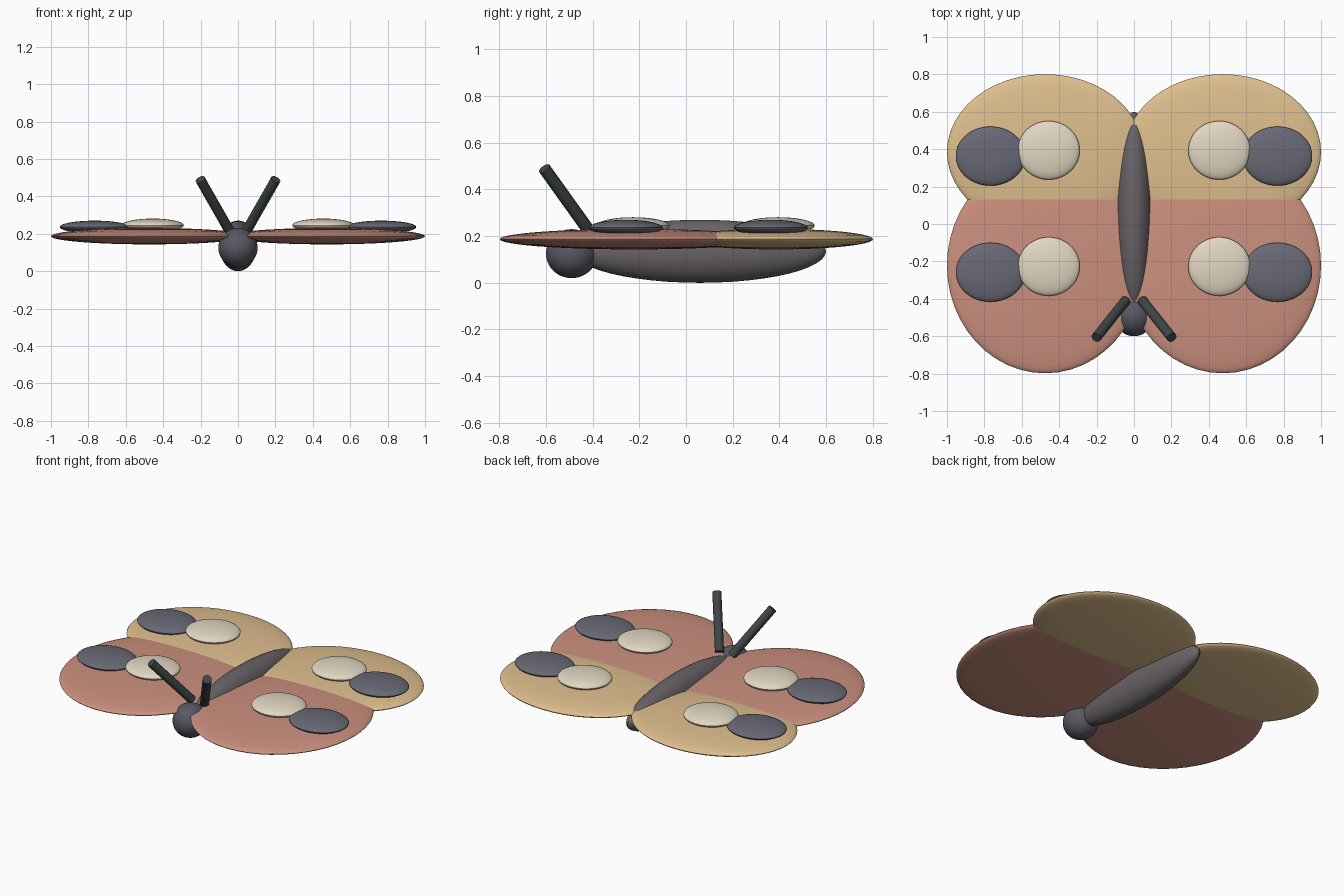
import bpy
from mathutils import Vector

if "Cube" in bpy.data.objects:
    bpy.data.objects.remove(bpy.data.objects["Cube"])


def material(name, rgb):
    m = bpy.data.materials.new(name)
    m.diffuse_color = (*rgb, 1)
    m.use_nodes = True
    m.node_tree.nodes["Principled BSDF"].inputs["Base Color"].default_value = m.diffuse_color
    return m


PINK = material("rose", (0.60, 0.28, 0.21))
SAND = material("sand", (0.74, 0.52, 0.27))
CREAM = material("cream", (0.76, 0.68, 0.54))
SLATE = material("slate", (0.14, 0.14, 0.18))
BODY = material("body_grey", (0.14, 0.125, 0.135))
HEAD = material("head_grey", (0.10, 0.095, 0.125))
DARK = material("charcoal", (0.05, 0.06, 0.06))


def finish(name, mat):
    ob = bpy.context.object
    ob.name = name
    ob.data.materials.append(mat)
    bpy.ops.object.shade_smooth_by_angle()
    return ob


def ellipsoid(name, loc, radii, mat):
    bpy.ops.mesh.primitive_uv_sphere_add(segments=48, ring_count=24, location=loc)
    bpy.context.object.scale = radii
    bpy.ops.object.transform_apply(location=False, rotation=False, scale=True)
    return finish(name, mat)


def rod(name, a, b, radius, mat):
    a, b = Vector(a), Vector(b)
    d = b - a
    bpy.ops.mesh.primitive_cylinder_add(vertices=24, radius=radius, depth=d.length, location=(a + b) / 2)
    ob = bpy.context.object
    ob.rotation_euler = d.to_track_quat('Z', 'Y').to_euler()
    return finish(name, mat)


# Body and head
ellipsoid("body", (0, 0.06, 0.135), (0.10, 0.54, 0.135), BODY)
ellipsoid("head", (0, -0.49, 0.125), (0.105, 0.11, 0.105), HEAD)

for side, s in (("right", 1), ("left", -1)):
    # Wings: equal thickness, so the pairs meet on a straight seam
    ellipsoid(f"front_wing_{side}", (s * 0.475, -0.222, 0.187), (0.525, 0.576, 0.044), PINK)
    ellipsoid(f"rear_wing_{side}", (s * 0.475, 0.385, 0.187), (0.525, 0.416, 0.044), SAND)
    # Wing spots
    for pair, y in (("front", -0.227), ("rear", 0.394)):
        ellipsoid(f"{pair}_pale_spot_{side}", (s * 0.456, y, 0.245), (0.166, 0.157, 0.036), CREAM)
        ellipsoid(f"{pair}_dark_spot_{side}", (s * 0.767, y - 0.031, 0.236), (0.186, 0.158, 0.034), SLATE)
    # Antennae
    rod(f"antenna_{side}", (s * 0.045, -0.41, 0.215), (s * 0.202, -0.607, 0.49), 0.027, DARK)
